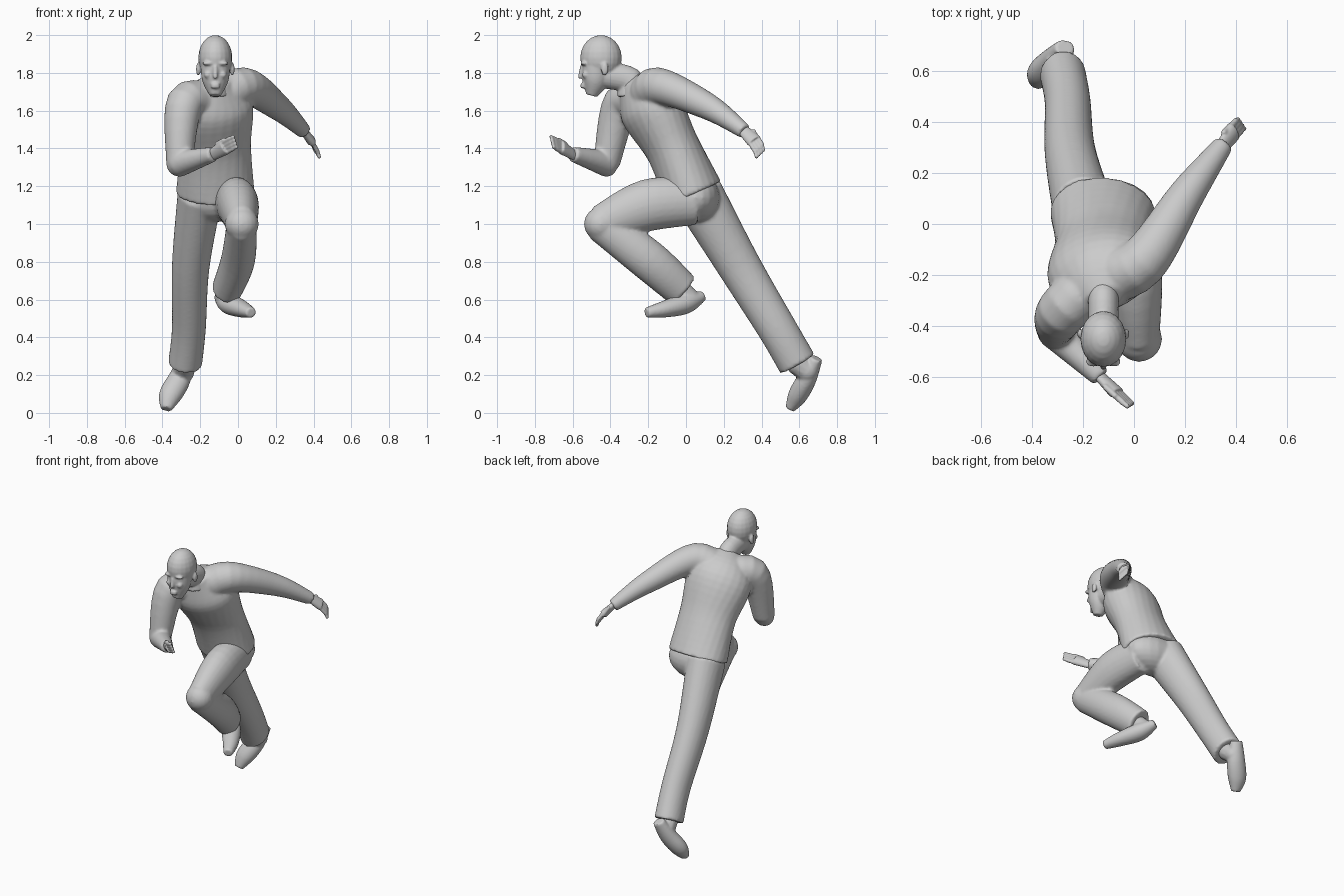
import bpy, bmesh, math
from mathutils import Vector, Matrix

if "Cube" in bpy.data.objects:
    bpy.data.objects.remove(bpy.data.objects["Cube"], do_unlink=True)

COLOUR = (.6, .6, .6, 1)
grey = bpy.data.materials.new("plain_grey")
grey.use_nodes = True
grey.diffuse_color = COLOUR
grey.node_tree.nodes["Principled BSDF"].inputs["Base Color"].default_value = COLOUR


def smooth_path(points, steps=6):
    """Subdivide a path with a spline that passes through every point."""
    path = []
    last = len(points) - 1
    for i in range(last):
        start, end = points[i], points[i + 1]
        leave = (end - points[max(i - 1, 0)]) / 2
        arrive = (points[min(i + 2, last)] - start) / 2
        for step in range(steps):
            t = step / steps
            ease = t * t * (3 - 2 * t)
            path.append(start.lerp(end, ease) + leave * t * (1 - t) ** 2 - arrive * t * t * (1 - t))
    return path + [points[last]]


def limb(bm, joints, radii, flat=1, side=(1, 0, 0), side_end=None, segments=24):
    """Closed tube of elliptical sections whose width axis turns from side to side_end."""
    rings = smooth_path([Vector((*joint, radius)) for joint, radius in zip(joints, radii)])
    side_start, side_end = Vector(side), Vector(side_end or side)
    last = len(rings) - 1
    loops = []
    for i, ring in enumerate(rings):
        along = (rings[min(i + 1, last)].xyz - rings[max(i - 1, 0)].xyz).normalized()
        width = side_start.lerp(side_end, i / last)
        width = (width - along * width.dot(along)).normalized()
        depth = along.cross(width) * flat
        loop = []
        for k in range(segments):
            angle = k * math.tau / segments
            offset = width * math.cos(angle) + depth * math.sin(angle)
            loop.append(bm.verts.new(ring.xyz + offset * ring.w))
        loops.append(loop)
    for lower, upper in zip(loops, loops[1:]):
        for k in range(segments):
            nxt = (k + 1) % segments
            bm.faces.new((lower[k], lower[nxt], upper[nxt], upper[k]))
    bm.faces.new(loops[0][::-1])
    bm.faces.new(loops[last])


def blob(bm, centre, size):
    matrix = Matrix.Translation(centre) @ Matrix.Diagonal((*size, 1))
    bmesh.ops.create_uvsphere(bm, u_segments=20, v_segments=12, radius=1, matrix=matrix)


def capsule(bm, start, end, radius):
    """Short segment with round ends."""
    limb(bm, (start, end), (radius, radius), side=(.3, .9, .4), segments=12)
    for centre in (start, end):
        blob(bm, centre, (radius, radius, radius))


def finish(name, bm, voxel, softening):
    """Fuse the overlapping shells into one smooth skin."""
    bmesh.ops.recalc_face_normals(bm, faces=bm.faces)
    mesh = bpy.data.meshes.new(name)
    bm.to_mesh(mesh)
    bm.free()
    mesh.materials.append(grey)
    part = bpy.data.objects.new(name, mesh)
    bpy.context.collection.objects.link(part)
    bpy.ops.object.select_all(action='DESELECT')
    part.select_set(True)
    bpy.context.view_layer.objects.active = part
    fuse = part.modifiers.new("fuse", 'REMESH')
    fuse.mode = 'VOXEL'
    fuse.voxel_size = voxel
    soften = part.modifiers.new("soften", 'SMOOTH')
    soften.iterations = softening
    bpy.ops.object.modifier_apply(modifier=fuse.name)
    bpy.ops.object.modifier_apply(modifier=soften.name)
    bpy.ops.object.shade_smooth_by_angle(angle=math.radians(50))


# Body landmarks
hem, waist = (-.12, .04, 1.16), (-.12, -.07, 1.4)
chest, nape = (-.13, -.2, 1.63), (-.12, -.3, 1.76)
right_shoulder, right_elbow, right_wrist = (-.28, -.34, 1.64), (-.31, -.42, 1.32), (-.13, -.6, 1.37)
left_shoulder, left_elbow, left_wrist = (.03, -.15, 1.73), (.21, .12, 1.62), (.35, .31, 1.49)
front_hip, front_thigh, front_knee = (-.03, .05, 1.12), (0, -.2, 1.1), (.02, -.45, 1)
front_calf, front_hem = (0, -.2, .81), (-.06, -.02, .65)
rear_hip, rear_knee, rear_shin, rear_hem = (-.2, .06, 1.16), (-.25, .28, .78), (-.26, .48, .45), (-.28, .59, .26)
hip_line, shoulder_line = (1, -.14, 0), (1, .5, .3)

# Shirt: twisted torso with both sleeves
bm = bmesh.new()
limb(bm, (hem, waist, chest, nape), (.21, .19, .21, .08), .76, hip_line, shoulder_line)
limb(bm, (chest, right_shoulder, right_elbow), (.1, .1, .07))
blob(bm, right_elbow, (.07, .06, .07))
limb(bm, (right_elbow, right_wrist), (.07, .04))
limb(bm, (chest, left_shoulder, left_elbow, left_wrist), (.12, .1, .07, .04))
finish("shirt", bm, .01, 4)

# Trousers: seat, raised front leg, trailing rear leg
bm = bmesh.new()
blob(bm, (-.12, .05, 1.14), (.2, .13, .13))
limb(bm, (front_hip, front_thigh, front_knee), (.1, .11, .08), 1.25)
blob(bm, front_knee, (.09, .09, .09))
limb(bm, (front_knee, front_calf, front_hem), (.08, .09, .08), 1.2)
limb(bm, (rear_hip, rear_knee, rear_shin, rear_hem), (.12, .1, .09, .09), 1.15)
finish("trousers", bm, .01, 4)

# Shoes with ankles
bm = bmesh.new()
limb(bm, ((-.1, .09, .62), (-.05, 0, .58), (.02, -.11, .55), (.07, -.21, .53)),
     (.03, .06, .05, .03), .9, (.5, .3, 0))
capsule(bm, front_hem, (-.07, .02, .61), .05)
finish("front_shoe", bm, .008, 3)
bm = bmesh.new()
limb(bm, ((-.27, .69, .29), (-.31, .64, .18), (-.36, .59, .09), (-.38, .55, .02)),
     (.04, .06, .06, .03), .85)
capsule(bm, rear_hem, (-.29, .64, .22), .06)
finish("rear_shoe", bm, .008, 3)

# Head: skull, jaw, neck and features
bm = bmesh.new()
mid = -.12
blob(bm, (mid, -.45, 1.88), (.09, .11, .12))
limb(bm, ((mid, -.47, 1.87), (mid, -.48, 1.76), (mid, -.5, 1.68)), (.08, .07, .03))
limb(bm, ((mid, -.43, 1.79), nape, (mid, -.28, 1.68)), (.06, .06, .07), 1.2)
capsule(bm, (mid, -.55, 1.83), (mid, -.56, 1.78), .012)
for lip in (1.725, 1.74):
    blob(bm, (mid, -.545, lip), (.025, .015, .007))
for turn in (-1, 1):
    blob(bm, (mid + turn * .09, -.43, 1.82), (.012, .02, .035))
    blob(bm, (mid + turn * .04, -.54, 1.85), (.03, .02, .01))
    blob(bm, (mid + turn * .04, -.53, 1.79), (.02, .02, .02))
finish("head", bm, .007, 2)


def hand(name, wrist, palm, across, curl):
    """Palm, four bent fingers and a thumb."""
    wrist, palm, across, curl = Vector(wrist), Vector(palm), Vector(across), Vector(curl)
    forward = (palm - wrist).normalized()
    knuckles = palm + forward * .02
    bm = bmesh.new()
    limb(bm, (wrist - forward * .03, palm, knuckles), (.03, .04, .04), .6, across)
    for finger in range(4):
        base = knuckles + across * (finger - 1.5) * .02
        bend = base + forward * .03 + curl * .02
        capsule(bm, base, bend, .012)
        capsule(bm, bend, bend + curl * .03, .01)
    thumb = wrist.lerp(palm, .6) + across * .04
    capsule(bm, thumb, thumb + curl * .03 + forward * .03, .012)
    finish(name, bm, .005, 2)


hand("right_hand", right_wrist, (-.08, -.65, 1.4), (-.3, -.2, .9), (.6, -.5, .3))
hand("left_hand", left_wrist, (.38, .35, 1.45), (-.4, .6, .6), (.3, .2, -.9))
